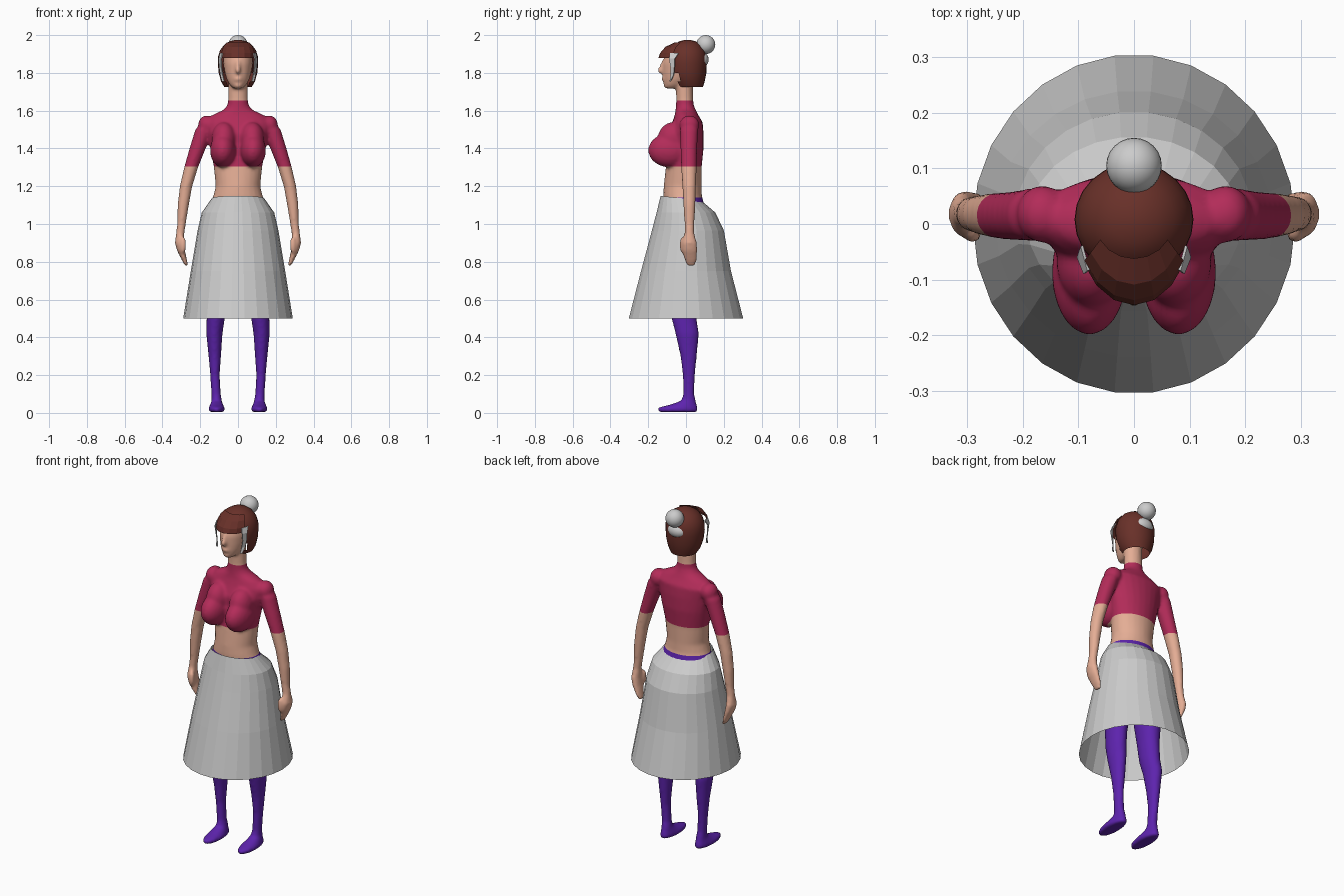
import bpy, bmesh
from math import sin, cos, pi, radians
from mathutils import Matrix, Vector


def material(name, rgb):
    m = bpy.data.materials.new(name)
    m.diffuse_color = (*rgb, 1)
    return m


SKIN = material("skin", (0.78, 0.42, 0.30))
TOP = material("top_red", (0.45, 0.025, 0.10))
LEGS = material("legging_purple", (0.11, 0.017, 0.42))
HAIR = material("hair_brown", (0.14, 0.03, 0.022))


def loft(bm, rings, n=24, low=True, high=True):
    """Skin of horizontal ellipses (x, y, z, rx, ry[, back-front tilt])."""
    rows = []
    for x, y, z, rx, ry, *tilt in rings:
        t = tilt[0] if tilt else 0
        rows.append([bm.verts.new((x + rx * cos(2 * pi * i / n), y + ry * sin(2 * pi * i / n),
                                   z + t * sin(2 * pi * i / n))) for i in range(n)])
    for a, b in zip(rows, rows[1:]):
        for i in range(n):
            j = (i + 1) % n
            bm.faces.new((a[i], a[j], b[j], b[i]))
    if low:
        bm.faces.new(rows[0][::-1])
    if high:
        bm.faces.new(rows[-1])


def blob(bm, c, r, tilt=0):
    m = (Matrix.Translation(c) @ Matrix.Rotation(radians(tilt), 4, 'X')
         @ Matrix.Diagonal((*r, 1)))
    bmesh.ops.create_uvsphere(bm, u_segments=24, v_segments=16, radius=1, matrix=m)


def finish(bm, name, mat=None, smooth=False, normals=True):
    if normals:
        bmesh.ops.recalc_face_normals(bm, faces=bm.faces)
    me = bpy.data.meshes.new(name)
    bm.to_mesh(me)
    bm.free()
    if mat:
        me.materials.append(mat)
    for p in me.polygons:
        p.use_smooth = smooth
    ob = bpy.data.objects.new(name, me)
    bpy.context.collection.objects.link(ob)
    return ob


# Body volumes: torso and neck
bm = bmesh.new()
loft(bm, [(0, 0, .88, .09, .07), (0, 0, .93, .15, .10), (0, 0, 1.03, .165, .125),
          (0, -.01, 1.10, .148, .107), (0, -.018, 1.15, .13, .102), (0, -.018, 1.2, .118, .1),
          (0, -.012, 1.3, .128, .095), (0, 0, 1.4, .146, .093), (0, -.002, 1.48, .165, .095),
          (0, .008, 1.54, .178, .08), (0, .003, 1.575, .14, .063), (0, -.002, 1.605, .075, .053),
          (0, -.006, 1.63, .056, .047), (0, -.007, 1.66, .052, .045), (0, -.01, 1.78, .052, .045)])
# Head and nose
loft(bm, [(0, -.078, 1.718, .025, .03), (0, -.062, 1.735, .043, .055), (0, -.045, 1.765, .06, .076),
          (0, -.033, 1.80, .07, .09), (0, -.024, 1.85, .077, .1), (0, -.015, 1.90, .076, .095),
          (0, 0, 1.94, .055, .065), (0, 0, 1.96, .025, .03)])
blob(bm, (0, -.128, 1.815), (.014, .025, .02), 0)
blob(bm, (0, -.122, 1.84), (.012, .016, .035), -15)
blob(bm, (0, -.117, 1.768), (.024, .012, .013))
blob(bm, (0, -.1, 1.735), (.026, .02, .018))
for s in (1, -1):
    # Bust and shoulders
    blob(bm, (s * .08, -.087, 1.39), (.068, .113, .09))
    blob(bm, (s * .075, -.065, 1.45), (.065, .085, .09))
    blob(bm, (s * .165, .018, 1.525), (.046, .052, .05))
    # Arm and hand
    loft(bm, [(s * x, y, z, rx, ry) for x, y, z, rx, ry in (
        (.272, .027, .778, .008, .022), (.284, .025, .81, .014, .034), (.302, .02, .86, .021, .042),
        (.31, .018, .90, .024, .04), (.306, .018, .95, .022, .026), (.299, .018, 1.0, .023, .026),
        (.29, .018, 1.1, .03, .032), (.275, .017, 1.2, .033, .036), (.248, .015, 1.3, .037, .041),
        (.214, .015, 1.4, .043, .044), (.18, .017, 1.5, .046, .048), (.16, .018, 1.54, .03, .03))])
    blob(bm, (s * .29, -.017, .89), (.015, .018, .045))
    # Leg and foot
    loft(bm, [(s * x, y, z, rx, ry) for x, y, z, rx, ry in (
        (.113, -.043, .004, .036, .098), (.113, -.043, .014, .043, .108), (.113, -.043, .028, .042, .105),
        (.113, -.012, .045, .034, .068), (.113, .014, .065, .027, .038), (.116, .014, .1, .025, .029),
        (.122, .015, .2, .025, .032), (.123, .014, .3, .033, .043), (.125, .006, .42, .043, .062),
        (.118, -.01, .5, .048, .066), (.112, -.015, .6, .053, .07), (.103, -.012, .75, .07, .085),
        (.095, -.005, .9, .082, .1), (.09, 0, .98, .075, .1))])
raw = finish(bm, "body_volumes", smooth=True)

# Fuse volumes into one smooth skin, then split colours along level cuts
mod = raw.modifiers.new("fuse", 'REMESH')
mod.mode, mod.voxel_size = 'VOXEL', .009
mod = raw.modifiers.new("soften", 'SMOOTH')
mod.factor, mod.iterations = .5, 5
fused = bpy.data.meshes.new_from_object(raw.evaluated_get(bpy.context.evaluated_depsgraph_get()))
bpy.data.objects.remove(raw)
bm = bmesh.new()
bm.from_mesh(fused)
for z in (1.14, 1.305, 1.655):
    bmesh.ops.bisect_plane(bm, geom=bm.verts[:] + bm.edges[:] + bm.faces[:],
                           plane_co=(0, 0, z), plane_no=(0, 0, 1))
for f in bm.faces:
    c = f.calc_center_median()
    f.material_index = 1 if 1.305 < c.z < 1.655 else 2 if c.z < 1.14 and abs(c.x) < .22 else 0
body = finish(bm, "body", SKIN, smooth=True)
body.data.materials.append(TOP)
body.data.materials.append(LEGS)

# Skirt: open faceted cone with a fuller back
bm = bmesh.new()
loft(bm, [(0, 0, .5, .29, .305), (0, 0, .75, .25, .24), (0, .01, .965, .214, .192),
          (0, 0, 1.06, .192, .157), (0, -.027, 1.137, .138, .108, -.012)], 26, False, False)
finish(bm, "skirt")

# Hair cap with the face opening removed
bm = bmesh.new()
loft(bm, [(0, .02, 1.725, .072, .07), (0, .014, 1.755, .09, .085), (0, .01, 1.80, .102, .098),
          (0, .008, 1.85, .107, .102), (0, .008, 1.885, .106, .101), (0, .008, 1.92, .095, .092),
          (0, .008, 1.95, .072, .07), (0, .008, 1.968, .042, .042), (0, .008, 1.975, .012, .012)],
     24, False, True)
bmesh.ops.recalc_face_normals(bm, faces=bm.faces)
gone = [f for f in bm.faces if f.calc_center_median().y < -.055 and f.calc_center_median().z < 1.88
        or f.calc_center_median().z < 1.8 and f.calc_center_median().y < -.04]
bmesh.ops.delete(bm, geom=gone, context='FACES')
finish(bm, "hair", HAIR, smooth=True, normals=False)

# Fringe: faceted visor over the forehead
bm = bmesh.new()
rows = []
for z, rx, ry in ((1.878, .105, .152), (1.905, .103, .143), (1.938, .09, .115), (1.96, .07, .068)):
    rows.append([bm.verts.new((rx * sin(radians(a)), .006 - ry * cos(radians(a)), z))
                 for a in range(-60, 61, 20)])
for a, b in zip(rows, rows[1:]):
    for i in range(6):
        bm.faces.new((a[i], a[i + 1], b[i + 1], b[i]))
finish(bm, "fringe", HAIR, normals=False)

# Bun and the hair tie beneath it
for name, c, r in (("bun", (0, .105, 1.95), (.05, .05, .05)),
                   ("hair_tie", (0, .082, 1.87), (.055, .038, .04))):
    bm = bmesh.new()
    blob(bm, c, r)
    finish(bm, name, smooth=True)

# Side locks framing the face
for s, side in ((1, "left"), (-1, "right")):
    bm = bmesh.new()
    path = ((.09, -.062, 1.905, .022), (.097, -.075, 1.875, .015), (.095, -.072, 1.83, .01),
            (.088, -.074, 1.79, .008), (.08, -.085, 1.755, .002))
    rows = [[bm.verts.new((s * (x + k * .006), y + k * w, z)) for k in (-1, 1)]
            for x, y, z, w in path]
    for a, b in zip(rows, rows[1:]):
        bm.faces.new((a[0], a[1], b[1], b[0]))
    lock = finish(bm, "side_lock_" + side)
    lock.modifiers.new("thickness", 'SOLIDIFY').thickness = .005
